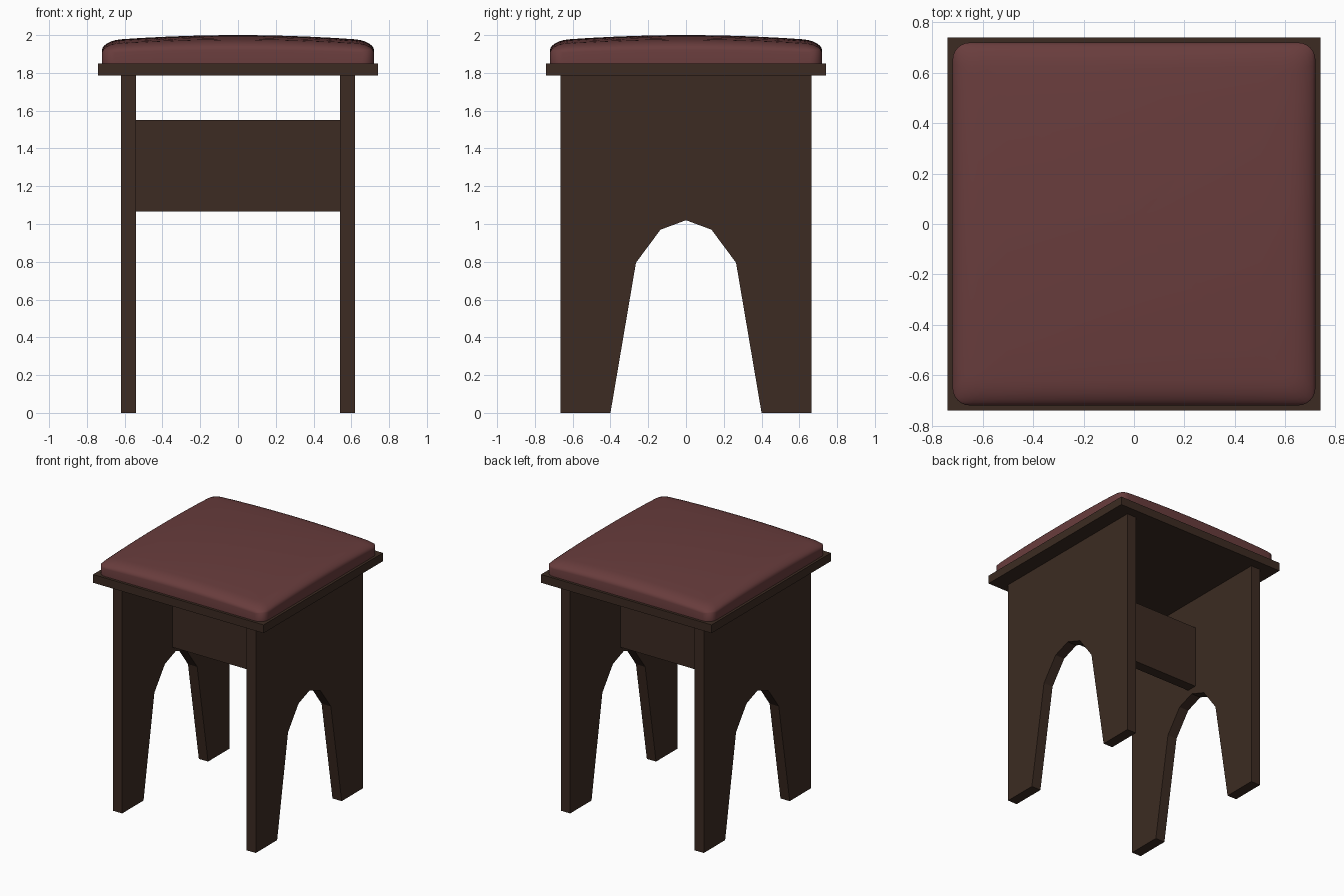
import bpy, bmesh, math

if "Cube" in bpy.data.objects:
    bpy.data.objects.remove(bpy.data.objects["Cube"])


def material(name, rgb):
    m = bpy.data.materials.new(name)
    m.diffuse_color = (*rgb, 1)
    m.use_nodes = True
    m.node_tree.nodes["Principled BSDF"].inputs["Base Color"].default_value = m.diffuse_color
    return m


wood = material("dark_wood", (0.045, 0.024, 0.016))
leather = material("red_leather", (0.14, 0.046, 0.046))


def finish(name, bm, mat):
    bmesh.ops.recalc_face_normals(bm, faces=bm.faces)
    me = bpy.data.meshes.new(name)
    bm.to_mesh(me)
    bm.free()
    me.materials.append(mat)
    ob = bpy.data.objects.new(name, me)
    bpy.context.collection.objects.link(ob)
    return ob


def box(name, size, z0, z1):
    bm = bmesh.new()
    bmesh.ops.create_cube(bm, size=1)
    for v in bm.verts:
        v.co = (v.co.x * size[0], v.co.y * size[1], z0 + (v.co.z + 0.5) * (z1 - z0))
    return finish(name, bm, wood)


# Side panels with a faceted arch cut-out
arch = [(0.4, 0), (0.265, 0.795), (0.135, 0.97)]
half = [(0.665, 1.785), (0.665, 0)] + arch
profile = half + [(0, 1.02)] + [(-y, z) for y, z in reversed(half)]


def side_panel(name, x0, x1):
    bm = bmesh.new()
    face = bm.faces.new([bm.verts.new((x0, y, z)) for y, z in profile])
    ext = bmesh.ops.extrude_face_region(bm, geom=[face], use_keep_orig=True)
    moved = [g for g in ext["geom"] if isinstance(g, bmesh.types.BMVert)]
    bmesh.ops.translate(bm, verts=moved, vec=(x1 - x0, 0, 0))
    finish(name, bm, wood)


side_panel("left_side_panel", -0.62, -0.54)
side_panel("right_side_panel", 0.54, 0.62)

# Cross board between the panels, and the seat board
box("stretcher", (1.08, 0.08), 1.065, 1.55)
box("seat_board", (1.48, 1.48), 1.785, 1.85)

# Domed cushion: concentric rounded-square rings raised by a pillow function
R, RAD, BASE = 0.72, 0.07, 1.85


def rounded_square():
    pts = []
    c = R - RAD
    for q in range(4):
        rot = q * math.pi / 2
        local = [(R, -c + 2 * c * i / 14) for i in range(14)]
        local += [(c + RAD * math.cos(a), c + RAD * math.sin(a))
                  for a in (math.pi / 2 * i / 6 for i in range(6))]
        pts += [(x * math.cos(rot) - y * math.sin(rot),
                 x * math.sin(rot) + y * math.cos(rot)) for x, y in local]
    return pts


def pillow(t):
    u = min(abs(t) / R, 1)
    s = max(0, (u - 0.86) / 0.14)
    return 1 - 0.2 * u * u - 0.33 * (1 - math.sqrt(1 - s * s))


bm = bmesh.new()
outline = rounded_square()
rings = [[bm.verts.new((x, y, BASE)) for x, y in outline]]
for k in (1, 0.996, 0.985, 0.965, 0.935, 0.9, 0.86, 0.7, 0.5, 0.3, 0.12):
    rings.append([bm.verts.new((x * k, y * k, BASE + 0.15 * pillow(x * k) * pillow(y * k)))
                  for x, y in outline])
n = len(outline)
for a, b in zip(rings, rings[1:]):
    for i in range(n):
        j = (i + 1) % n
        bm.faces.new((a[i], a[j], b[j], b[i]))
top = bm.verts.new((0, 0, BASE + 0.15))
for i in range(n):
    bm.faces.new((rings[-1][i], rings[-1][(i + 1) % n], top))
bm.faces.new(rings[0])
cushion = finish("cushion", bm, leather)
bpy.context.view_layer.objects.active = cushion
cushion.select_set(True)
bpy.ops.object.shade_smooth_by_angle(angle=math.radians(60))
